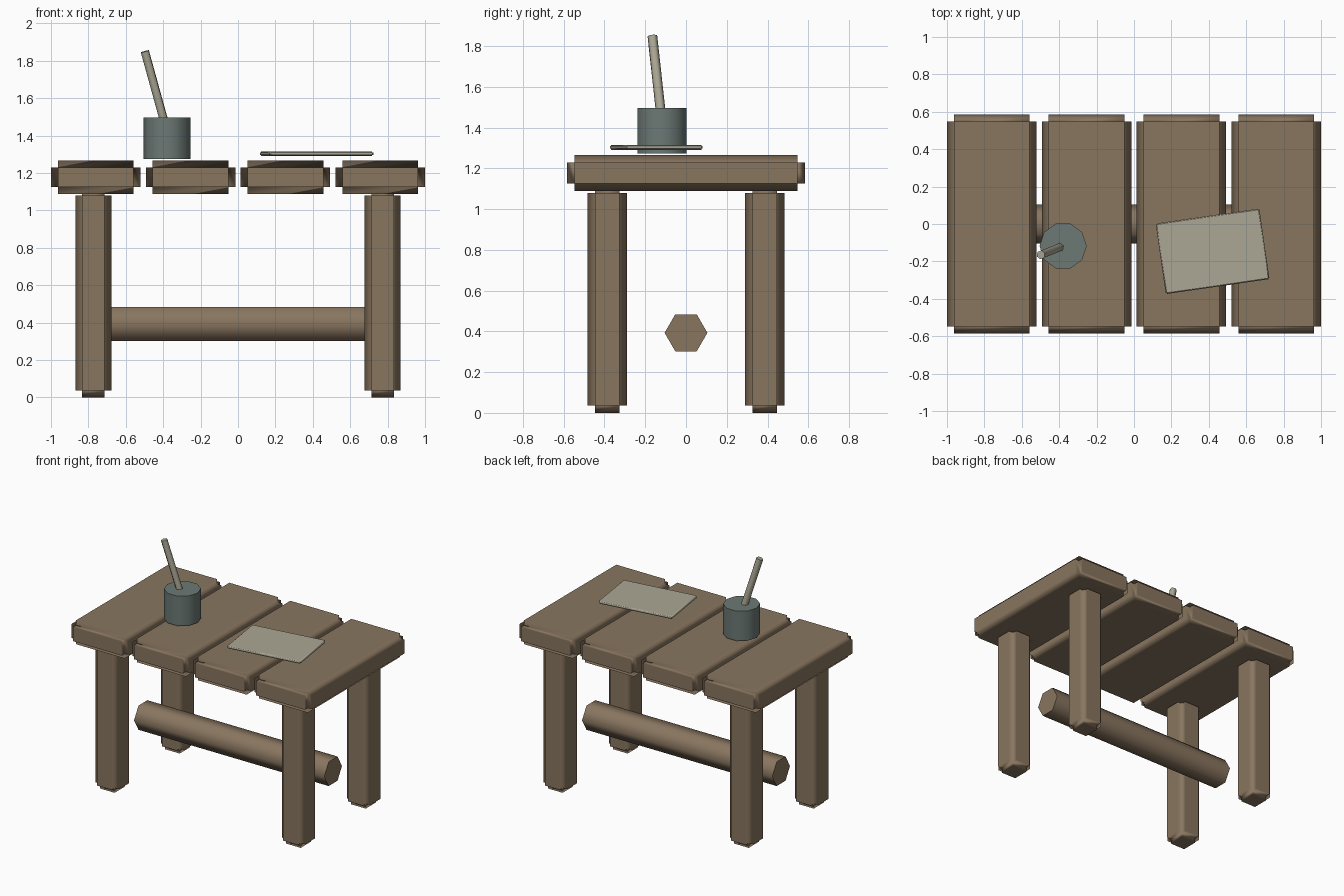
import bpy, bmesh, math
from mathutils import Vector, Matrix

cube = bpy.data.objects.get("Cube")
if cube:
    bpy.data.objects.remove(cube, do_unlink=True)


def material(name, rgb):
    m = bpy.data.materials.new(name)
    m.use_nodes = True
    m.diffuse_color = (*rgb, 1)
    m.node_tree.nodes["Principled BSDF"].inputs["Base Color"].default_value = (*rgb, 1)
    return m


WOOD = material("brown wood", (0.25, 0.18, 0.115))
POT = material("grey green pot", (0.15, 0.19, 0.175))
PARCHMENT = material("pale parchment", (0.41, 0.39, 0.30))


def finish(bm, name, mat):
    bmesh.ops.recalc_face_normals(bm, faces=bm.faces)
    mesh = bpy.data.meshes.new(name)
    bm.to_mesh(mesh)
    bm.free()
    mesh.materials.append(mat)
    obj = bpy.data.objects.new(name, mesh)
    bpy.context.collection.objects.link(obj)
    return obj


def notched_box(name, center, size, notch, mat, turn=0):
    """Box with a square notch along every edge, softened by weighted normals."""
    bm = bmesh.new()
    core = [s - 2 * notch for s in size]
    bmesh.ops.create_cube(bm, size=1, matrix=Matrix.Diagonal((*core, 1)))
    bm.normal_update()
    # push each face of the core straight out, keeping the core edges
    for face in list(bm.faces):
        push = face.normal.copy() * notch
        out = bmesh.ops.extrude_face_region(bm, geom=[face])["geom"]
        verts = [g for g in out if isinstance(g, bmesh.types.BMVert)]
        bmesh.ops.translate(bm, vec=push, verts=verts)
        if face.is_valid:
            bm.faces.remove(face)
    for f in bm.faces:
        f.smooth = True
    obj = finish(bm, name, mat)
    obj.location = center
    obj.rotation_euler.z = turn
    soften = obj.modifiers.new("soften", "WEIGHTED_NORMAL")
    soften.mode = "FACE_AREA"
    soften.weight = 100
    return obj


def rod(name, start, end, radius, sides, mat, roll=0):
    """Closed prism between two points, smooth sides and flat caps."""
    start, end = Vector(start), Vector(end)
    axis = end - start
    place = (Matrix.Translation((start + end) / 2)
             @ axis.to_track_quat("Z", "Y").to_matrix().to_4x4()
             @ Matrix.Rotation(roll, 4, "Z"))
    bm = bmesh.new()
    bmesh.ops.create_cone(bm, cap_ends=True, segments=sides, radius1=radius,
                          radius2=radius, depth=axis.length, matrix=place)
    for f in bm.faces:
        f.smooth = len(f.verts) == 4
    for e in bm.edges:
        e.smooth = all(f.smooth for f in e.link_faces)
    return finish(bm, name, mat)


# Table top planks
for i in range(4):
    notched_box(f"plank_{i + 1}", ((i - 1.5) * 0.507, 0, 1.177),
                (0.479, 1.17, 0.178), 0.037, WOOD)

# Legs
for sx, side in ((-1, "right"), (1, "left")):
    for sy, end in ((-1, "front"), (1, "back")):
        notched_box(f"{end}_{side}_leg", (sx * 0.773, sy * 0.386, 0.558),
                    (0.193, 0.193, 1.116), 0.036, WOOD)

# Stretcher bar, widest across y
rod("stretcher", (-0.79, 0, 0.393), (0.79, 0, 0.393), 0.105, 6, WOOD, math.pi / 2)

# Pot with a stick leaning in it
rod("pot", (-0.379, -0.118, 1.274), (-0.379, -0.118, 1.497), 0.126, 10, POT, math.pi / 2)
rod("stick", (-0.36, -0.11, 1.35), (-0.498, -0.165, 1.85), 0.024, 6, PARCHMENT)

# Sheet lying on the table
notched_box("sheet", (0.42, -0.146, 1.303), (0.56, 0.381, 0.024), 0.006,
            PARCHMENT, math.radians(8.2))
